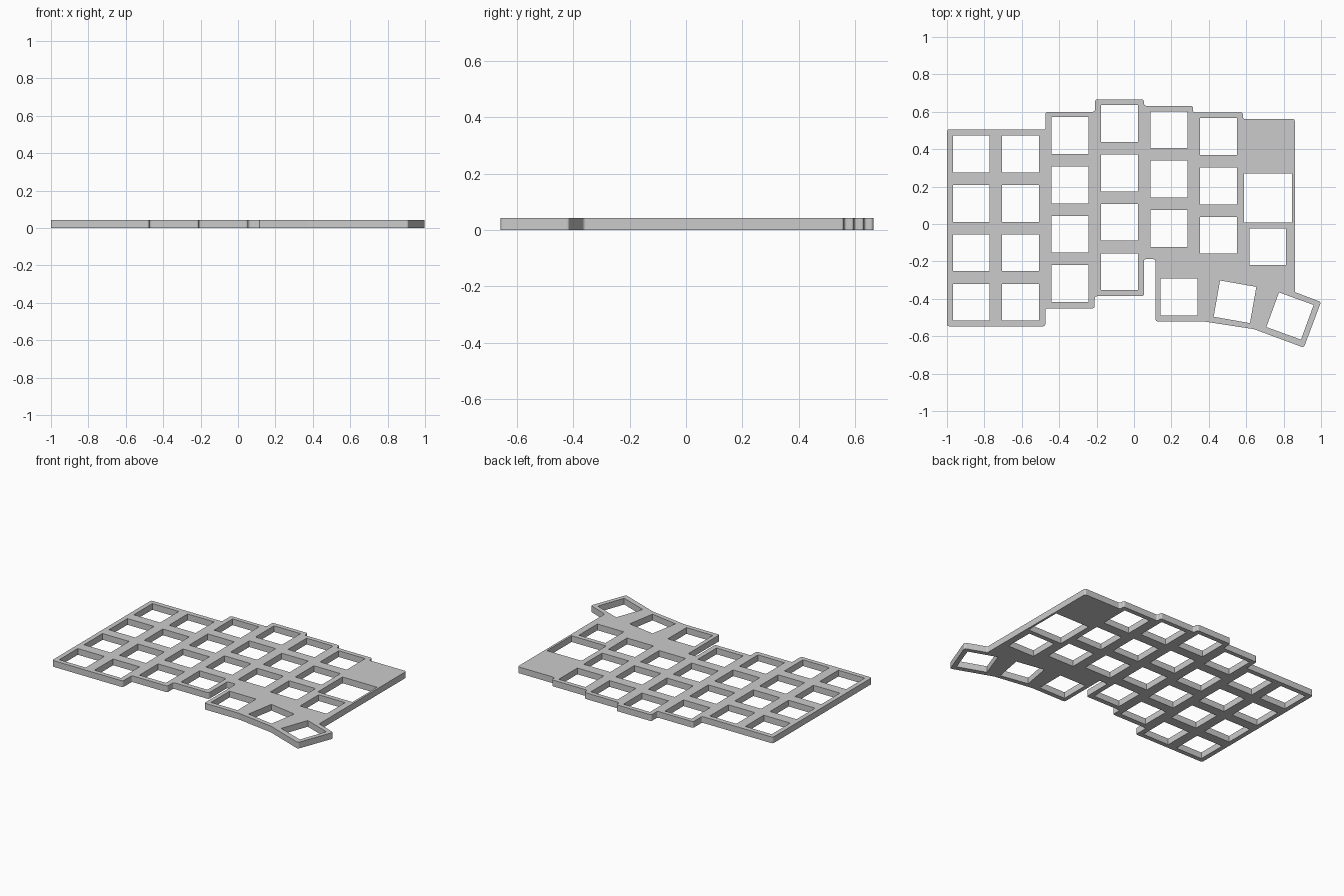
import bpy, bmesh
from math import radians, tan
from mathutils import Vector, Matrix

cube = bpy.data.objects.get("Cube")
if cube:
    bpy.data.objects.remove(cube, do_unlink=True)

THICK = 0.042
KEY = 0.197
PITCH = 0.264

grey = bpy.data.materials.new("plain_grey")
grey.use_nodes = True
colour = (0.6, 0.6, 0.6, 1)
grey.diffuse_color = colour
grey.node_tree.nodes["Principled BSDF"].inputs["Base Color"].default_value = colour


def rounded(points, radius=0.013, steps=4):
    """Replace every corner of a closed outline with a small arc."""
    pts = [Vector(p) for p in points]
    out = []
    for i, p in enumerate(pts):
        a = (pts[i - 1] - p).normalized()
        b = (pts[(i + 1) % len(pts)] - p).normalized()
        turn = Vector(-a).angle(b)
        d = radius * tan(turn / 2)
        for s in range(steps + 1):
            t = s / steps
            out.append(p + a * d * (1 - t) ** 2 + b * d * t ** 2)
    return out


def rectangle(x, y, w=KEY, h=KEY, angle=0):
    turn = Matrix.Rotation(radians(angle), 2)
    return [Vector((x, y)) + turn @ Vector((sx * w / 2, sy * h / 2))
            for sx, sy in ((-1, -1), (1, -1), (1, 1), (-1, 1))]


# Plate outline, clockwise from the upper left corner
outline = [
    (-1, 0.505), (-0.473, 0.505), (-0.473, 0.6), (-0.208, 0.6), (-0.208, 0.666),
    (0.053, 0.666), (0.053, 0.632), (0.315, 0.632), (0.315, 0.597), (0.582, 0.597),
    (0.582, 0.561), (0.86, 0.561), (0.86, -0.364), (1, -0.417), (0.908, -0.661),
    (0.64, -0.562), (0.372, -0.521), (0.115, -0.521), (0.115, -0.188),
    (0.053, -0.188), (0.053, -0.386), (-0.21, -0.386), (-0.21, -0.451),
    (-0.474, -0.451), (-0.474, -0.547), (-1, -0.547)]
loops = [rounded(outline)]

# Key openings by column: centre x, top key centre y, number of keys
for x, top, count in ((-0.87, 0.374, 4), (-0.607, 0.374, 4), (-0.342, 0.473, 4),
                      (-0.078, 0.537, 4), (0.187, 0.504, 3), (0.451, 0.468, 3)):
    loops += [rectangle(x, top - row * PITCH) for row in range(count)]

# Large opening, inner key and the fanned thumb keys
loops += [rectangle(0.717, 0.139, 0.257, 0.262), rectangle(0.715, -0.122),
          rectangle(0.241, -0.391), rectangle(0.54, -0.416, angle=-10),
          rectangle(0.834, -0.492, angle=-20)]

# Filled and extruded curve gives the plate with its openings
curve = bpy.data.curves.new("plate_profile", "CURVE")
curve.dimensions = "2D"
curve.fill_mode = "BOTH"
curve.extrude = THICK / 2
for loop in loops:
    spline = curve.splines.new("POLY")
    spline.points.add(len(loop) - 1)
    for point, p in zip(spline.points, loop):
        point.co = (p.x, p.y, 0, 1)
    spline.use_cyclic_u = True

profile = bpy.data.objects.new("plate_profile", curve)
bpy.context.scene.collection.objects.link(profile)
mesh = bpy.data.meshes.new_from_object(
    profile.evaluated_get(bpy.context.evaluated_depsgraph_get()))
bpy.data.objects.remove(profile, do_unlink=True)

# Weld and orient the plate, then stand it on the ground
bm = bmesh.new()
bm.from_mesh(mesh)
bmesh.ops.remove_doubles(bm, verts=bm.verts, dist=0.0001)
bmesh.ops.recalc_face_normals(bm, faces=bm.faces)
bmesh.ops.translate(bm, verts=bm.verts, vec=(0, 0, THICK / 2))
for face in bm.faces:
    face.smooth = False
    face.material_index = 0
bm.to_mesh(mesh)
bm.free()

mesh.name = "switch_plate"
mesh.materials.clear()
mesh.materials.append(grey)
plate = bpy.data.objects.new("switch_plate", mesh)
bpy.context.scene.collection.objects.link(plate)
